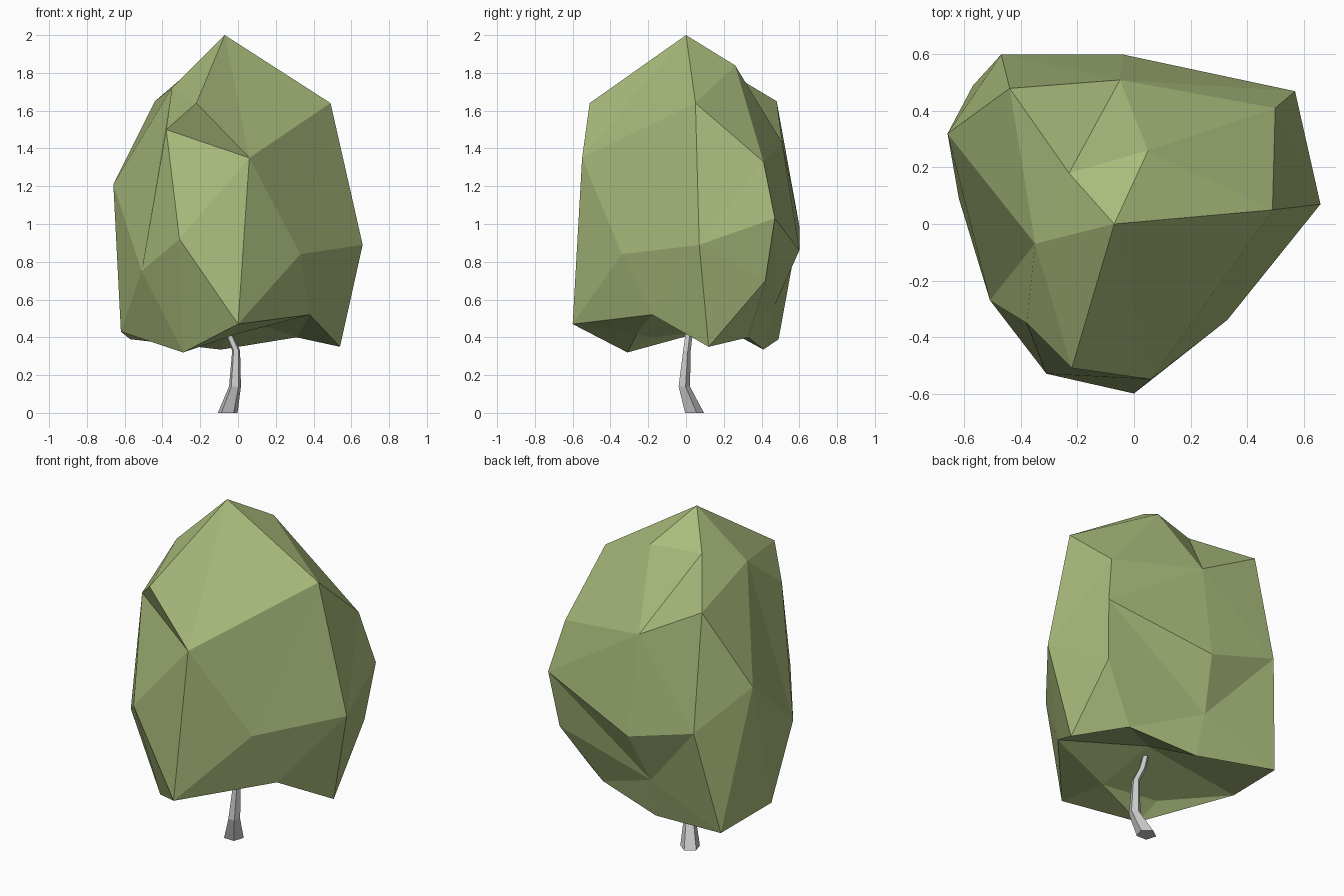
import bpy, bmesh, math
from mathutils import Vector

if "Cube" in bpy.data.objects:
    bpy.data.objects.remove(bpy.data.objects["Cube"])


def finish(bm, name, color=None):
    bmesh.ops.recalc_face_normals(bm, faces=bm.faces)
    mesh = bpy.data.meshes.new(name)
    bm.to_mesh(mesh)
    bm.free()
    obj = bpy.data.objects.new(name, mesh)
    bpy.context.collection.objects.link(obj)
    if color:
        mat = bpy.data.materials.new(name + "_green")
        mat.diffuse_color = color
        mat.use_nodes = True
        mat.node_tree.nodes["Principled BSDF"].inputs["Base Color"].default_value = mat.diffuse_color
        mesh.materials.append(mat)
    return obj


# Foliage corners, from the tip down to the hollow underside
corners = dict(
    A=(-.07, 0, 2), F=(.05, .26, 1.84), I=(-.23, .18, 1.83), M=(-.35, -.07, 1.72),
    H=(-.44, .48, 1.65), B=(.49, .05, 1.64), K=(-.22, -.51, 1.64), L=(-.38, -.35, 1.5),
    G=(-.05, .51, 1.43), J=(.06, -.55, 1.35), E=(.5, .41, 1.33), N=(-.66, .32, 1.21),
    D=(.57, .47, 1.03), Z=(-.47, .6, .99), U=(-.31, -.53, .92), C=(.66, .07, .89),
    P=(-.04, .6, .86), W=(.33, -.34, .84), S=(-.51, -.27, .75), c=(.53, .42, .7),
    e=(-.1, .47, .57), X=(.38, -.18, .52), V=(0, -.6, .47), R=(-.62, .09, .43),
    d=(.31, .33, .4), Q=(-.57, .49, .39), Y=(.54, .12, .35), b=(-.09, .41, .335),
    T=(-.29, -.31, .32), f=(-.31, -.18, .4), g=(0, -.26, .42), O=(-.02, .09, .51))

# Facets grouped as fans: hub corner first, then the rim around it
fans = ["AKJBFIMK", "LJUSMKJ", "GFEDPZHIF", "NHMSRQZH", "WJVXCBJ", "eDcdbQZPD",
        "CXYcDEB", "TVUSRfgV", "OXdbQRfgX", "IHM", "BEF", "JUV", "cdY", "XYd", "XVg"]

bm = bmesh.new()
v = {k: bm.verts.new(p) for k, p in corners.items()}
for hub, *rim in fans:
    for p, q in zip(rim, rim[1:]):
        bm.faces.new((v[hub], v[p], v[q]))
finish(bm, "foliage", (0.40, 0.50, 0.20, 1))

# Crooked five-sided trunk: centre and radius at each bend
bends = [((-.055, .04, 0), .055), ((-.016, -.012, .14), .033),
         ((-.01, .003, .33), .022), ((-.045, .013, .41), .021), ((-.065, .02, .5), .018)]
SIDES = 5
bm = bmesh.new()
rings = []
for centre, r in bends:
    rings.append([bm.verts.new(Vector(centre) + Vector((r * math.cos(a), r * math.sin(a), 0)))
                  for a in (math.tau * i / SIDES + .3 for i in range(SIDES))])
for lo, hi in zip(rings, rings[1:]):
    for i in range(SIDES):
        j = (i + 1) % SIDES
        bm.faces.new((lo[i], lo[j], hi[j], hi[i]))
bm.faces.new(rings[0][::-1])
bm.faces.new(rings[-1])
finish(bm, "trunk")
